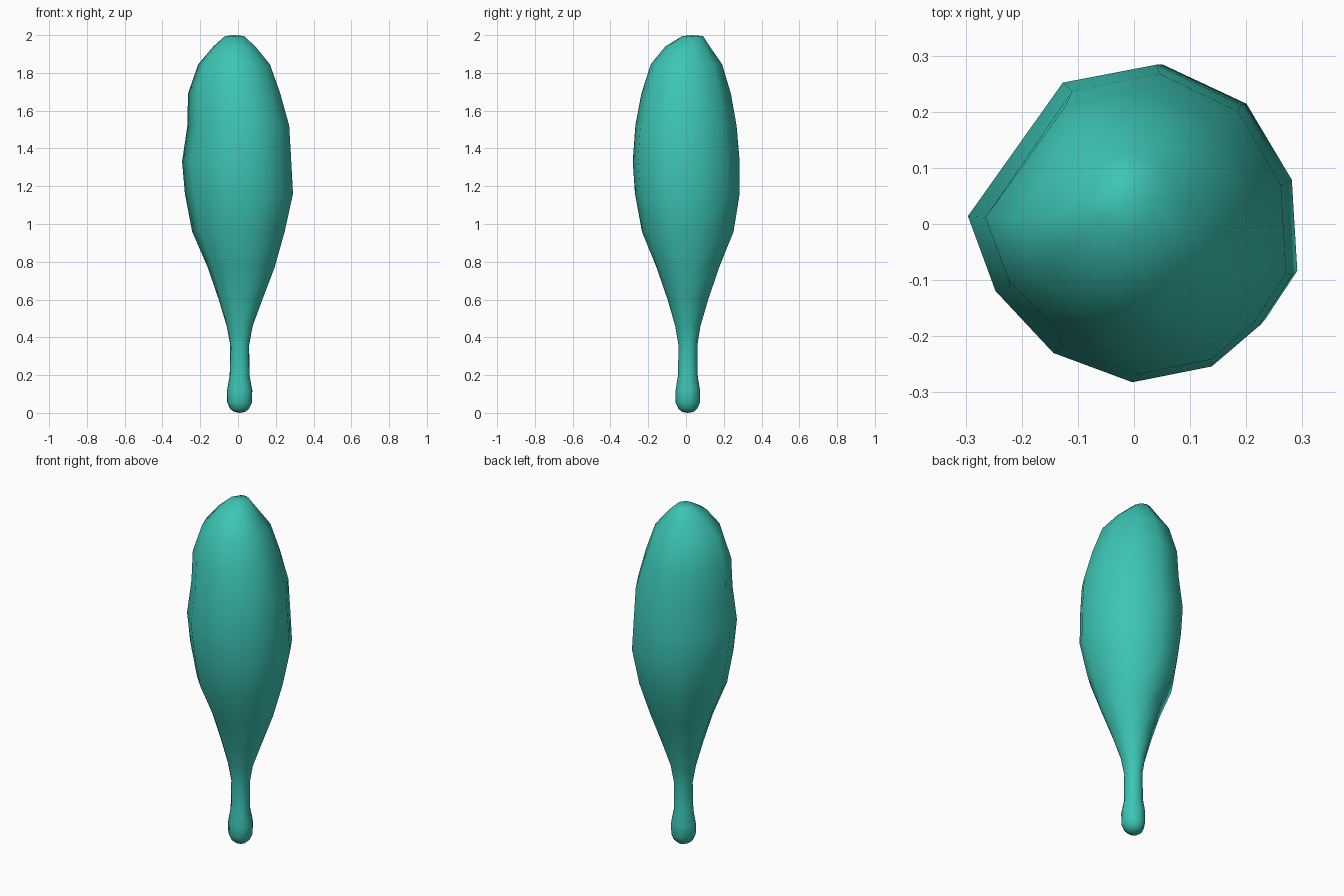
import bpy, bmesh, math

# Irregular eleven-sided cross-section of the carved head
SECTION = [(-0.295, 0.015), (-0.245, -0.118), (-0.14, -0.228), (0.003, -0.28),
           (0.147, -0.252), (0.233, -0.18), (0.293, -0.09), (0.283, 0.075),
           (0.2, 0.213), (0.047, 0.284), (-0.123, 0.252)]

# Rings from foot to tip: z, left, right, front, back
RINGS = [(0.005, -0.02, 0.04, -0.02, 0.04),
         (0.022, -0.042, 0.06, -0.04, 0.06),
         (0.055, -0.057, 0.076, -0.055, 0.075),
         (0.12, -0.058, 0.078, -0.055, 0.075),
         (0.20, -0.044, 0.062, -0.042, 0.062),
         (0.36, -0.041, 0.061, -0.040, 0.061),
         (0.46, -0.060, 0.08, -0.057, 0.077),
         (0.60, -0.102, 0.132, -0.098, 0.118),
         (0.77, -0.16, 0.196, -0.157, 0.175),
         (0.96, -0.242, 0.248, -0.235, 0.25),
         (1.16, -0.28, 0.292, -0.272, 0.282),
         (1.33, -0.295, 0.283, -0.284, 0.282),
         (1.52, -0.267, 0.272, -0.270, 0.266),
         (1.69, -0.264, 0.225, -0.238, 0.236),
         (1.845, -0.21, 0.17, -0.188, 0.19),
         (1.94, -0.13, 0.092, -0.11, 0.125),
         (1.995, -0.068, 0.032, -0.02, 0.09)]

bm = bmesh.new()
loops = []
for z, left, right, front, back in RINGS:
    # Slim grip rings are round, the head follows the carved section
    carve = min(1, max(0, (z - 0.3) / 0.6))
    ring = []
    for x, y in SECTION:
        a = math.atan2(y, x)
        u = carve * x / 0.294 + (1 - carve) * math.cos(a)
        v = carve * y / 0.282 + (1 - carve) * math.sin(a)
        ring.append(bm.verts.new(((left + right) / 2 + u * (right - left) / 2,
                                  (front + back) / 2 + v * (back - front) / 2, z)))
    loops.append(ring)

n = len(SECTION)
for low, high in zip(loops, loops[1:]):
    for i in range(n):
        j = (i + 1) % n
        bm.faces.new((low[i], low[j], high[j], high[i]))

# Closed foot and tip
for ring, tip in ((loops[0], (0.01, 0.01, 0)), (loops[-1], (-0.02, 0.035, 2.0))):
    centre = bm.verts.new(tip)
    for i in range(n):
        bm.faces.new((ring[i], ring[(i + 1) % n], centre))
bmesh.ops.recalc_face_normals(bm, faces=bm.faces)
for face in bm.faces:
    face.smooth = True

mesh = bpy.data.meshes.new("club")
bm.to_mesh(mesh)
bm.free()
club = bpy.data.objects.new("club", mesh)
bpy.context.collection.objects.link(club)

# Teal colour
teal = bpy.data.materials.new("teal")
teal.diffuse_color = (0.045, 0.56, 0.46, 1)
mesh.materials.append(teal)
